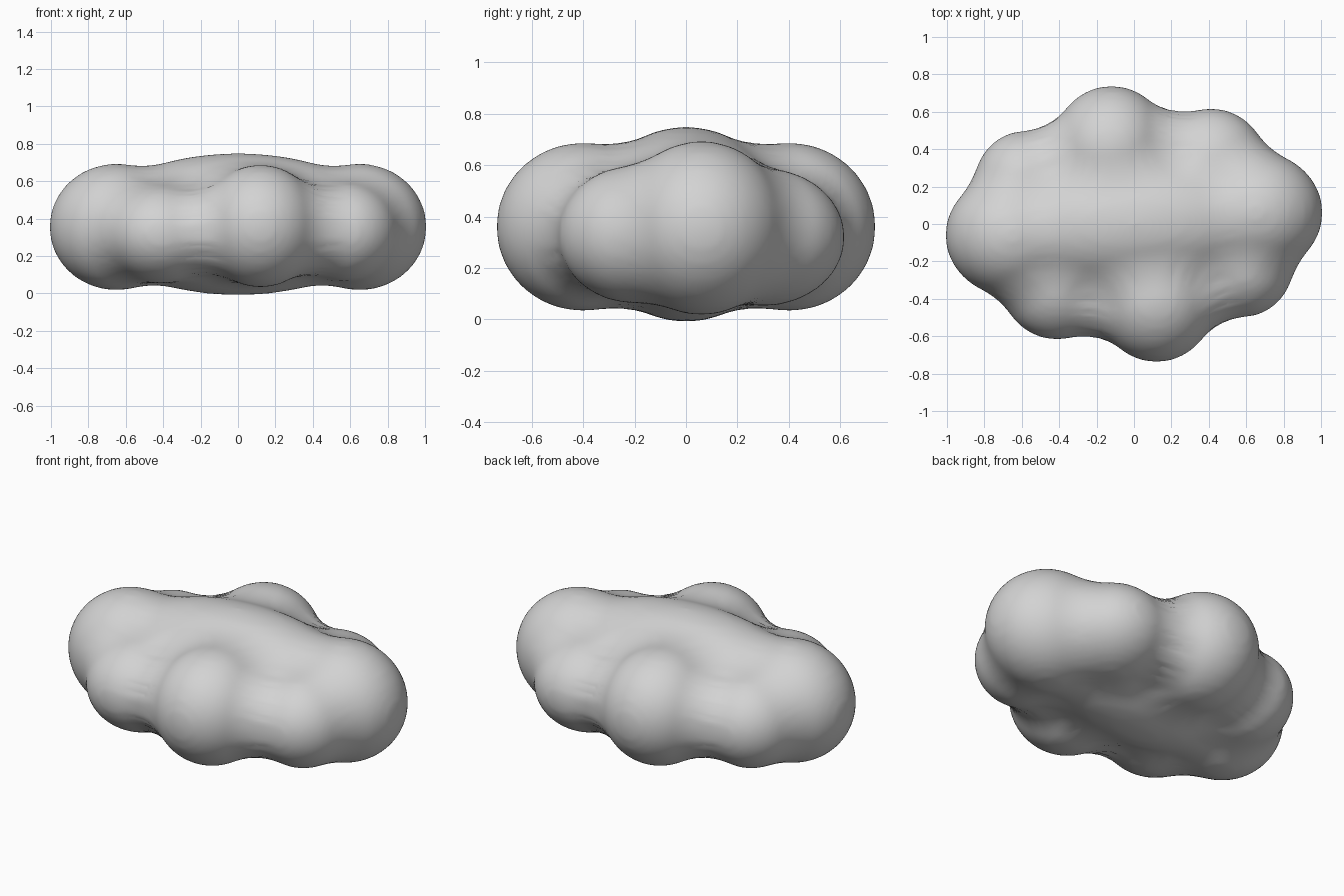
import bpy, bmesh
from mathutils import Matrix

cube = bpy.data.objects.get("Cube")
if cube:
    bpy.data.objects.remove(cube, do_unlink=True)

MID = 0.37
SWELL = 0.15  # puffs are fused swollen, then drawn back in to fill the creases

# Soft grey material
grey = bpy.data.materials.new("soft grey")
grey.use_nodes = True
colour = (0.65, 0.65, 0.65, 1)
grey.diffuse_color = colour
grey.node_tree.nodes["Principled BSDF"].inputs["Base Color"].default_value = colour

bm = bmesh.new()


def puff(x, y, z, rx, ry, rz, turn=0.0):
    m = (Matrix.Translation((x, y, z)) @ Matrix.Rotation(turn, 4, 'Z')
         @ Matrix.Diagonal((rx + SWELL, ry + SWELL, rz + SWELL, 1)))
    bmesh.ops.create_icosphere(bm, subdivisions=5, radius=1, matrix=m)


# Core mass along the long axis
puff(0, 0, MID, 0.82, 0.38, 0.38, 0.05)

# Outer puffs, each repeated half a turn round the centre
for s in (1, -1):
    puff(s * 0.65, s * 0.06, MID - 0.015, 0.36, 0.33, 0.34)
    puff(s * 0.41, s * 0.30, MID - 0.05, 0.31, 0.32, 0.27)
    puff(s * -0.12, s * 0.40, MID - 0.01, 0.32, 0.34, 0.33)
    puff(s * -0.58, s * 0.20, MID - 0.04, 0.28, 0.30, 0.27)

mesh = bpy.data.meshes.new("cloud_body")
bm.to_mesh(mesh)
bm.free()
mesh.materials.append(grey)
cloud = bpy.data.objects.new("cloud_body", mesh)
bpy.context.collection.objects.link(cloud)


def soften(name, iterations):
    mod = cloud.modifiers.new(name, 'SMOOTH')
    mod.factor = 0.5
    mod.iterations = iterations


# Fuse the puffs, draw the skin back in and soften the creases
remesh = cloud.modifiers.new("fuse", 'REMESH')
remesh.mode = 'VOXEL'
remesh.voxel_size = 0.03
remesh.use_smooth_shade = True
soften("soften seams", 10)
draw_in = cloud.modifiers.new("draw in", 'DISPLACE')
draw_in.mid_level = 0
draw_in.strength = -SWELL
soften("soften skin", 12)
